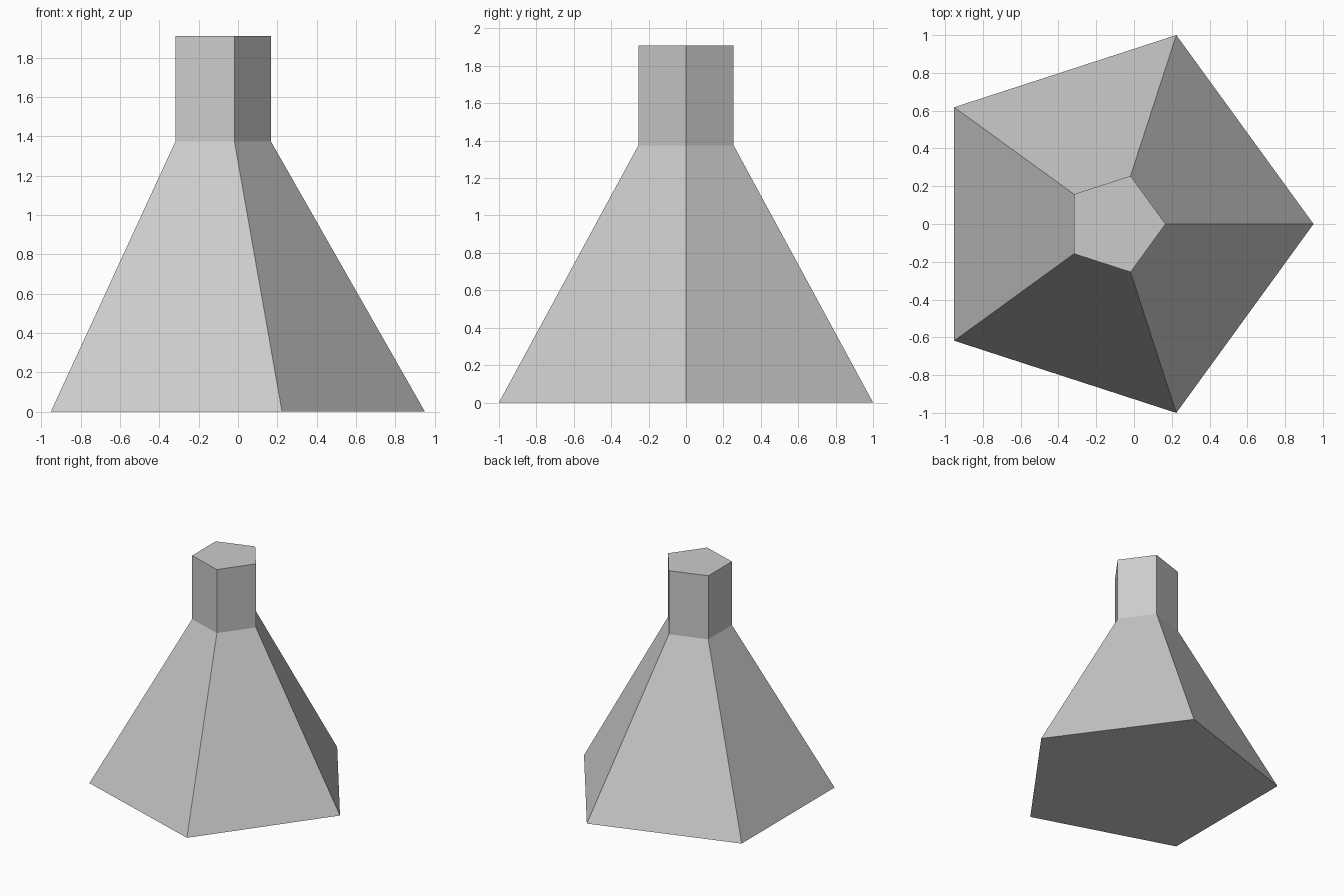
import bpy
import bmesh
from math import cos, sin, tau

cube = bpy.data.objects.get("Cube")
if cube:
    bpy.data.objects.remove(cube, do_unlink=True)

SIDES = 5
CENTRE_X = -0.101

# Single plain grey
grey = bpy.data.materials.new("light grey")
grey.use_nodes = True
colour = (0.6, 0.6, 0.6, 1)
grey.diffuse_color = colour
grey.node_tree.nodes["Principled BSDF"].inputs["Base Color"].default_value = colour

# Pentagonal rings as (radius, height): base, shoulder, top of neck
profile = [(1.0515, 0), (0.268, 1.375), (0.268, 1.91)]

bm = bmesh.new()
rings = [[bm.verts.new((CENTRE_X + r * cos(tau * i / SIDES), r * sin(tau * i / SIDES), z))
          for i in range(SIDES)] for r, z in profile]

# Sloping body and straight neck walls
for low, high in zip(rings, rings[1:]):
    for i in range(SIDES):
        j = (i + 1) % SIDES
        bm.faces.new((low[i], low[j], high[j], high[i]))

# Flat base and top
bm.faces.new(rings[0][::-1])
bm.faces.new(rings[-1])

mesh = bpy.data.meshes.new("pentagonal_flask")
bm.to_mesh(mesh)
bm.free()
mesh.materials.append(grey)
flask = bpy.data.objects.new("pentagonal_flask", mesh)
bpy.context.collection.objects.link(flask)
